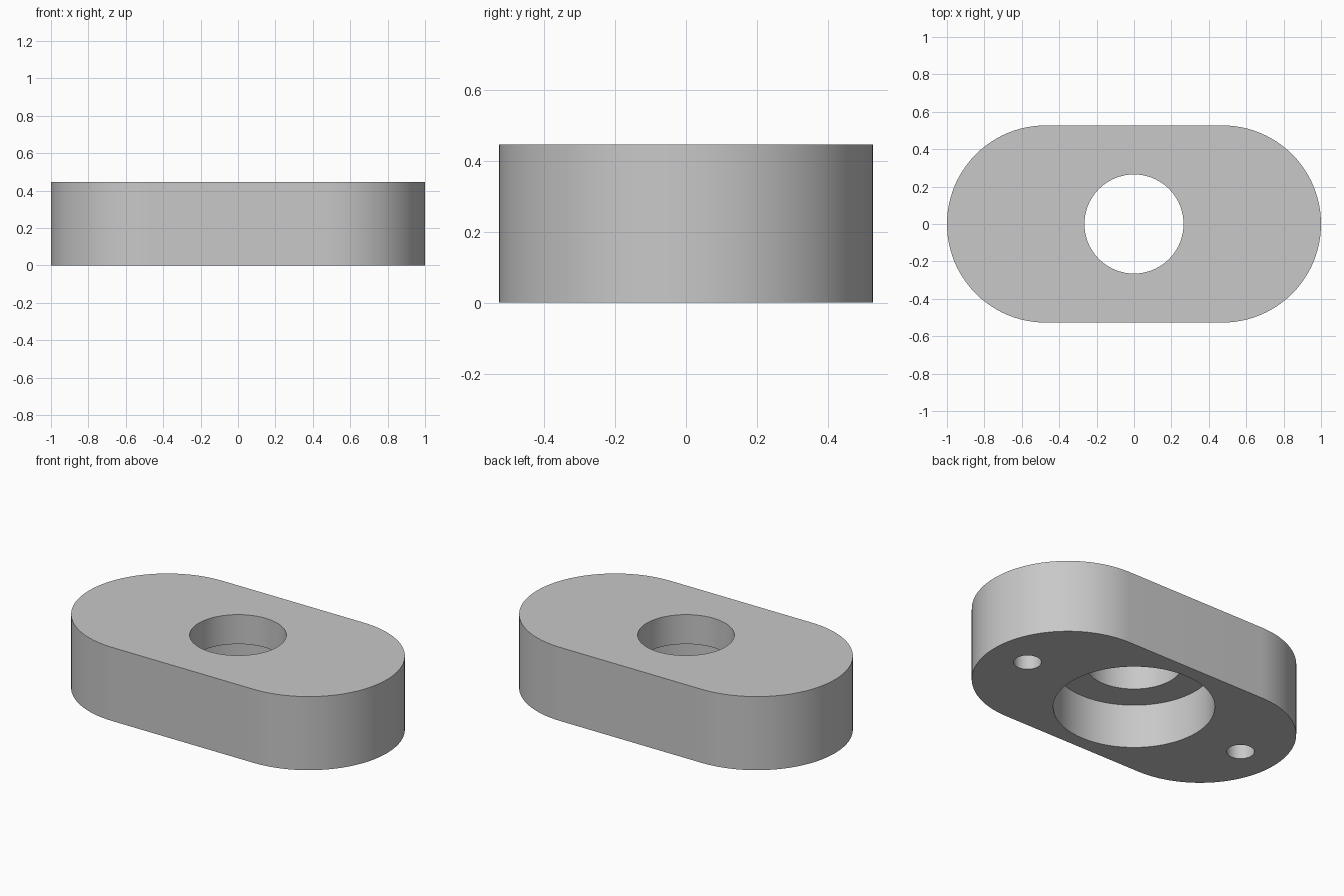
import bpy, bmesh, math

if "Cube" in bpy.data.objects:
    bpy.data.objects.remove(bpy.data.objects["Cube"])

HEIGHT, END_R = 0.445, 0.527
END_X = 1.0 - END_R
SEG = 96

grey = bpy.data.materials.new("plain grey")
grey.diffuse_color = (0.58, 0.58, 0.58, 1)
grey.use_nodes = True
grey.node_tree.nodes["Principled BSDF"].inputs["Base Color"].default_value = grey.diffuse_color


def prism(name, outline, z0, z1):
    """Extrude a flat outline from z0 to z1."""
    bm = bmesh.new()
    face = bm.faces.new([bm.verts.new((x, y, z0)) for x, y in outline])
    top = bmesh.ops.extrude_face_region(bm, geom=[face])["geom"]
    moved = [v for v in top if isinstance(v, bmesh.types.BMVert)]
    bmesh.ops.translate(bm, vec=(0, 0, z1 - z0), verts=moved)
    bmesh.ops.recalc_face_normals(bm, faces=bm.faces)
    mesh = bpy.data.meshes.new(name)
    bm.to_mesh(mesh)
    bm.free()
    mesh.materials.append(grey)
    ob = bpy.data.objects.new(name, mesh)
    bpy.context.collection.objects.link(ob)
    return ob


def arc(cx, r, start, sweep, n):
    return [(cx + r * math.cos(start + sweep * i / n),
             r * math.sin(start + sweep * i / n)) for i in range(n + 1)]


def drill(body, name, x, r, z0, z1, n=SEG):
    """Cut a round hole in the body."""
    cutter = prism(name, arc(x, r, 0, math.tau, n)[:-1], z0, z1)
    mod = body.modifiers.new(name, 'BOOLEAN')
    mod.operation, mod.solver, mod.object = 'DIFFERENCE', 'EXACT', cutter
    bpy.context.view_layer.objects.active = body
    bpy.ops.object.modifier_apply(modifier=name)
    bpy.data.objects.remove(cutter, do_unlink=True)


# Rounded-end plate
outline = (arc(END_X, END_R, -math.pi / 2, math.pi, SEG // 2)
           + arc(-END_X, END_R, math.pi / 2, math.pi, SEG // 2))
plate = prism("mounting_plate", outline, 0, HEIGHT)

# Through bore, wider recess underneath, and two blind screw holes
drill(plate, "through_bore", 0, 0.265, -0.1, HEIGHT + 0.1)
drill(plate, "lower_recess", 0, 0.443, -0.1, 0.267)
for side in (-1, 1):
    drill(plate, "screw_hole", side * 0.762, 0.076, -0.1, 0.267, 48)

# Smooth walls, sharp rims
bpy.ops.object.select_all(action='DESELECT')
plate.select_set(True)
bpy.context.view_layer.objects.active = plate
bpy.ops.object.shade_smooth_by_angle(angle=math.radians(30))
